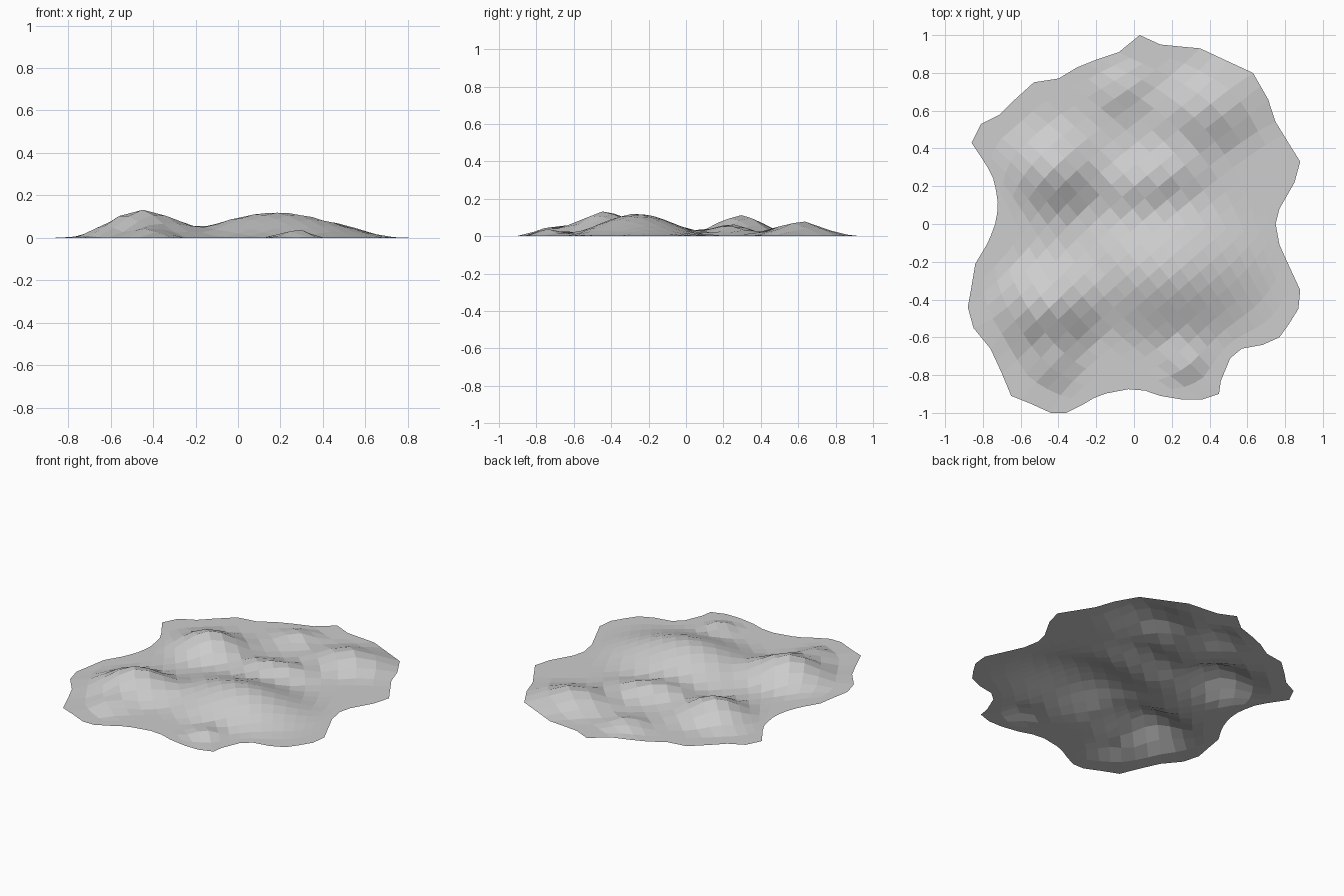
import bpy
import bmesh
from mathutils import Vector

# Remove the default object
default = bpy.data.objects.get("Cube")
if default:
    bpy.data.objects.remove(default, do_unlink=True)

# Single stone grey material
grey = bpy.data.materials.new("stone_grey")
grey.use_nodes = True
colour = (0.61, 0.61, 0.61, 1)
grey.diffuse_color = colour
grey.node_tree.nodes["Principled BSDF"].inputs["Base Color"].default_value = colour

# Shoreline in hundredths, clockwise from the back tip; four sides of equal count
SHORE = [
    (3, 100), (14, 95), (24, 94), (35, 93), (50, 86), (63, 80), (71, 66),
    (75, 54), (83, 41), (88, 33), (85, 22), (77, 8), (75, 0), (77, -11),
    (82, -22), (88, -35), (87, -45), (82, -53), (77, -60), (68, -64), (57, -66),
    (51, -71), (46, -83), (45, -90), (36, -93), (26, -93), (14, -91), (0, -86),
    (-8, -85), (-16, -89), (-26, -95), (-36, -100), (-44, -100), (-55, -95), (-65, -91),
    (-70, -79), (-76, -66), (-85, -55), (-88, -44), (-86, -33), (-84, -21), (-78, -11),
    (-72, -1), (-70, 9), (-71, 17), (-75, 26), (-80, 34), (-86, 43), (-81, 53),
    (-71, 58), (-64, 65), (-53, 75), (-40, 77), (-30, 83), (-20, 87), (-8, 91),
]

# Split every second shore segment for a finer grid
shore = []
for k, point in enumerate(SHORE):
    shore.append(Vector(point) / 100)
    if k % 2:
        shore.append((Vector(point) + Vector(SHORE[(k + 1) % len(SHORE)])) / 200)
count = len(shore)
cells = count // 4

# Hills: x, y, height, radius along x, radius along y
HILLS = {
    "front_right_peak": (-0.45, -0.43, 0.133, 0.36, 0.32),
    "broad_mound": (0.18, -0.26, 0.12, 0.62, 0.43),
    "back_right_peak": (-0.41, 0.29, 0.113, 0.33, 0.29),
    "back_left_hill": (0.4, 0.61, 0.08, 0.36, 0.28),
    "middle_ridge": (0.02, 0.22, 0.06, 0.3, 0.22),
    "ridge_end": (0.23, 0.29, 0.035, 0.26, 0.2),
    "back_knoll": (-0.06, 0.71, 0.045, 0.18, 0.18),
    "front_right_knoll": (-0.42, -0.73, 0.048, 0.17, 0.17),
    "front_left_knoll": (0.27, -0.73, 0.042, 0.15, 0.15),
}


def patch_point(i, j):
    """Blend the four shore sides into one grid position."""
    u, v = i / cells, j / cells
    side_a, side_b = shore[i], shore[3 * cells - i]
    side_c, side_d = shore[(count - j) % count], shore[cells + j]
    corners = (shore[0].lerp(shore[cells], u)).lerp(
        shore[3 * cells].lerp(shore[2 * cells], u), v)
    return side_a.lerp(side_b, v) + side_c.lerp(side_d, u) - corners


# Flat sheet of quads inside the shoreline
bm = bmesh.new()
grid = [[bm.verts.new((*patch_point(i, j), 0)) for j in range(cells + 1)]
        for i in range(cells + 1)]
for i in range(cells):
    for j in range(cells):
        bm.faces.new((grid[i][j], grid[i][j + 1], grid[i + 1][j + 1], grid[i + 1][j]))

# Even out the inner cells so none cross the shore
inner = [vert for row in grid[1:-1] for vert in row[1:-1]]
for _ in range(120):
    for vert in inner:
        links = [edge.other_vert(vert).co for edge in vert.link_edges]
        vert.co = sum(links, Vector()) / len(links)

# Pull up each hill with a smooth falloff
for x, y, height, radius_x, radius_y in HILLS.values():
    for vert in inner:
        offset = Vector(((vert.co.x - x) / radius_x, (vert.co.y - y) / radius_y))
        t = max(0, 1 - offset.length)
        vert.co.z += height * t * t * (3 - 2 * t)

# Face upwards
bm.normal_update()
if sum(face.normal.z for face in bm.faces) < 0:
    bmesh.ops.reverse_faces(bm, faces=bm.faces[:])

mesh = bpy.data.meshes.new("hilly_ground")
bm.to_mesh(mesh)
bm.free()
mesh.materials.append(grey)
ground = bpy.data.objects.new("hilly_ground", mesh)
bpy.context.collection.objects.link(ground)
